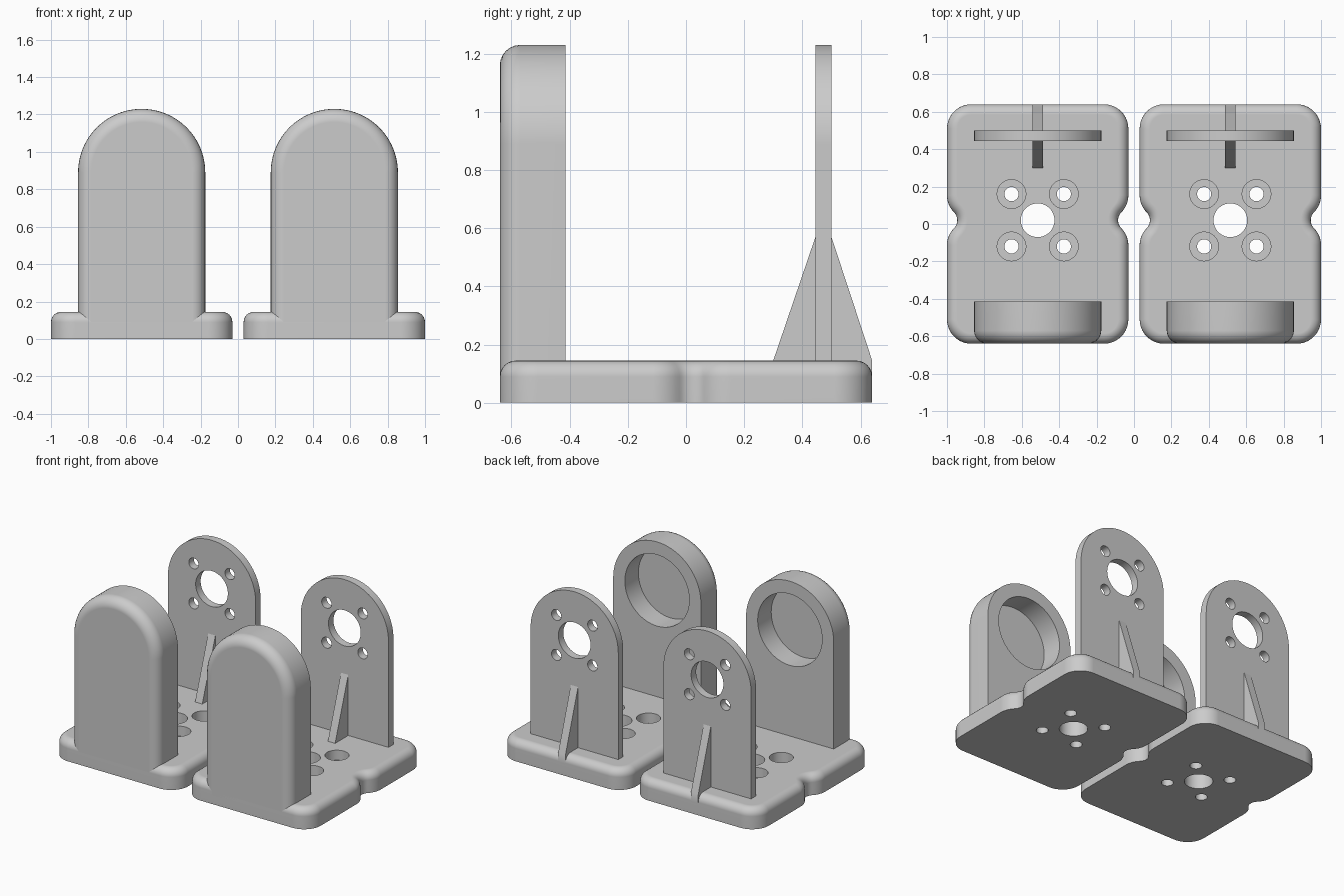
import bpy, bmesh, math

if "Cube" in bpy.data.objects:
    bpy.data.objects.remove(bpy.data.objects["Cube"])

grey = bpy.data.materials.new("grey")
grey.diffuse_color = (0.6, 0.6, 0.6, 1)
grey.use_nodes = True
grey.node_tree.nodes["Principled BSDF"].inputs["Base Color"].default_value = grey.diffuse_color

H, ARCH_R, ARCH_Z, HOLE_Y = 0.145, 0.34, 0.89, 0.02


def arc(cx, cy, r, a0, a1, n):
    """Points on an arc, angles in degrees."""
    return [(cx + r * math.cos(math.radians(a0 + (a1 - a0) * i / n)),
             cy + r * math.sin(math.radians(a0 + (a1 - a0) * i / n))) for i in range(n + 1)]


def circle(cx, cy, r, n=64):
    return arc(cx, cy, r, 0, 360, n)[:-1]


def arch(r, z0):
    """Round-topped outline, open side down at z0."""
    return [(r, z0)] + arc(0, ARCH_Z, r, 0, 180, 48) + [(-r, z0)]


def base_outline(d):
    """Rounded rectangle with a soft notch in each side, inset by d."""
    w, l, R, rc = 0.485, 0.64, 0.13, 0.06
    ex = w + 0.005
    yc = math.sqrt((R + rc) ** 2 - (ex - w + R) ** 2)
    t = math.degrees(math.atan2(yc, ex - w + R))
    side = arc(w - R, -l + R, R - d, -90, 0, 10)
    side += arc(w - R, HOLE_Y - yc, R - d, 0, t, 6)
    side += arc(ex, HOLE_Y, rc + d, 180 + t, 180 - t, 10)[1:-1]
    side += arc(w - R, HOLE_Y + yc, R - d, -t, 0, 6)
    side += arc(w - R, l - R, R - d, 0, 90, 10)
    return side + [(-x, y) for x, y in reversed(side)]


def loft(name, layers, upright=False):
    """Each group of layers, (outline, height) pairs, becomes a closed solid."""
    bm = bmesh.new()
    for group in layers:
        rings = [[bm.verts.new((x, h, y) if upright else (x, y, h)) for x, y in pts]
                 for pts, h in group]
        for a, b in zip(rings, rings[1:]):
            n = len(a)
            for i in range(n):
                bm.faces.new((a[i], a[(i + 1) % n], b[(i + 1) % n], b[i]))
        bm.faces.new(rings[0])
        bm.faces.new(rings[-1])
    bmesh.ops.recalc_face_normals(bm, faces=bm.faces)
    me = bpy.data.meshes.new(name)
    bm.to_mesh(me)
    bm.free()
    me.materials.append(grey)
    ob = bpy.data.objects.new(name, me)
    bpy.context.collection.objects.link(ob)
    return ob


def cut(ob, cutter):
    """Subtract the cutter and bake the result."""
    mod = ob.modifiers.new("holes", 'BOOLEAN')
    mod.operation, mod.solver, mod.object = 'DIFFERENCE', 'EXACT', cutter
    cutter.hide_render = True
    bpy.context.view_layer.update()
    me = bpy.data.meshes.new_from_object(ob.evaluated_get(bpy.context.evaluated_depsgraph_get()))
    ob.modifiers.clear()
    ob.data = me
    bpy.data.objects.remove(cutter)


def fillet(r, n=6):
    """(inset, height below the rim) steps of a quarter round."""
    return [(r - r * math.cos(a), r - r * math.sin(a))
            for a in (math.pi / 2 * i / n for i in range(n + 1))]


corners = [(sx * 0.14, sy * 0.14) for sx in (-1, 1) for sy in (-1, 1)]

# base slab with rounded top edge, centre bore and counterbored screw holes
base = loft("base", [[(base_outline(0), 0)] +
                     [(base_outline(d), H - h) for d, h in fillet(0.055)]])
bores = [[(circle(0, HOLE_Y, 0.09), -0.1), (circle(0, HOLE_Y, 0.09), 0.3)]]
for x, y in corners:
    y += HOLE_Y
    bores.append([(circle(x, y, 0.038, 32), -0.1), (circle(x, y, 0.038, 32), 0.075),
                  (circle(x, y, 0.077, 32), 0.075), (circle(x, y, 0.077, 32), 0.3)])
cut(base, loft("base_cutter", bores))

# thick front support with rounded outer edge and a blind round pocket
support = loft("front_support", [[(arch(ARCH_R - d, 0.06), -0.64 + h)
                                  for d, h in reversed(fillet(0.07))] +
                                 [(arch(ARCH_R, 0.06), -0.415)]], True)
cut(support, loft("pocket_cutter", [[(circle(0, ARCH_Z, 0.25), -0.565),
                                     (circle(0, ARCH_Z, 0.25), -0.3)]], True))

# thin rear plate with shaft hole and screw holes
plate = loft("rear_plate", [[(arch(ARCH_R, 0.1), 0.445), (arch(ARCH_R, 0.1), 0.5)]], True)
cut(plate, loft("plate_cutter", [[(circle(x, ARCH_Z + z, r, n), 0.4), (circle(x, ARCH_Z + z, r, n), 0.6)]
                                 for x, z, r, n in [(0, 0, 0.125, 64)] +
                                 [(x, z, 0.038, 32) for x, z in corners]], True))

# triangular ribs either side of the rear plate
rib = loft("rib", [[([(0.30, H), (0.30, 0.08), (0.64, 0.08), (0.64, H), (0.5, 0.57), (0.445, 0.57)], x)
                    for x in (-0.028, 0.028)]])
for v in rib.data.vertices:
    y, z, x = v.co
    v.co = (x, y, z)

# shade, then place the two identical brackets side by side
for ob in (base, support, plate, rib):
    bpy.ops.object.select_all(action='DESELECT')
    ob.select_set(True)
    bpy.context.view_layer.objects.active = ob
    bpy.ops.object.shade_smooth_by_angle(angle=math.radians(30))
    ob.modifiers.new("normals", 'WEIGHTED_NORMAL').keep_sharp = True
    twin = ob.copy()
    bpy.context.collection.objects.link(twin)
    ob.location.x, twin.location.x = -0.515, 0.515
    twin.name, ob.name = "right_" + ob.name, "left_" + ob.name
